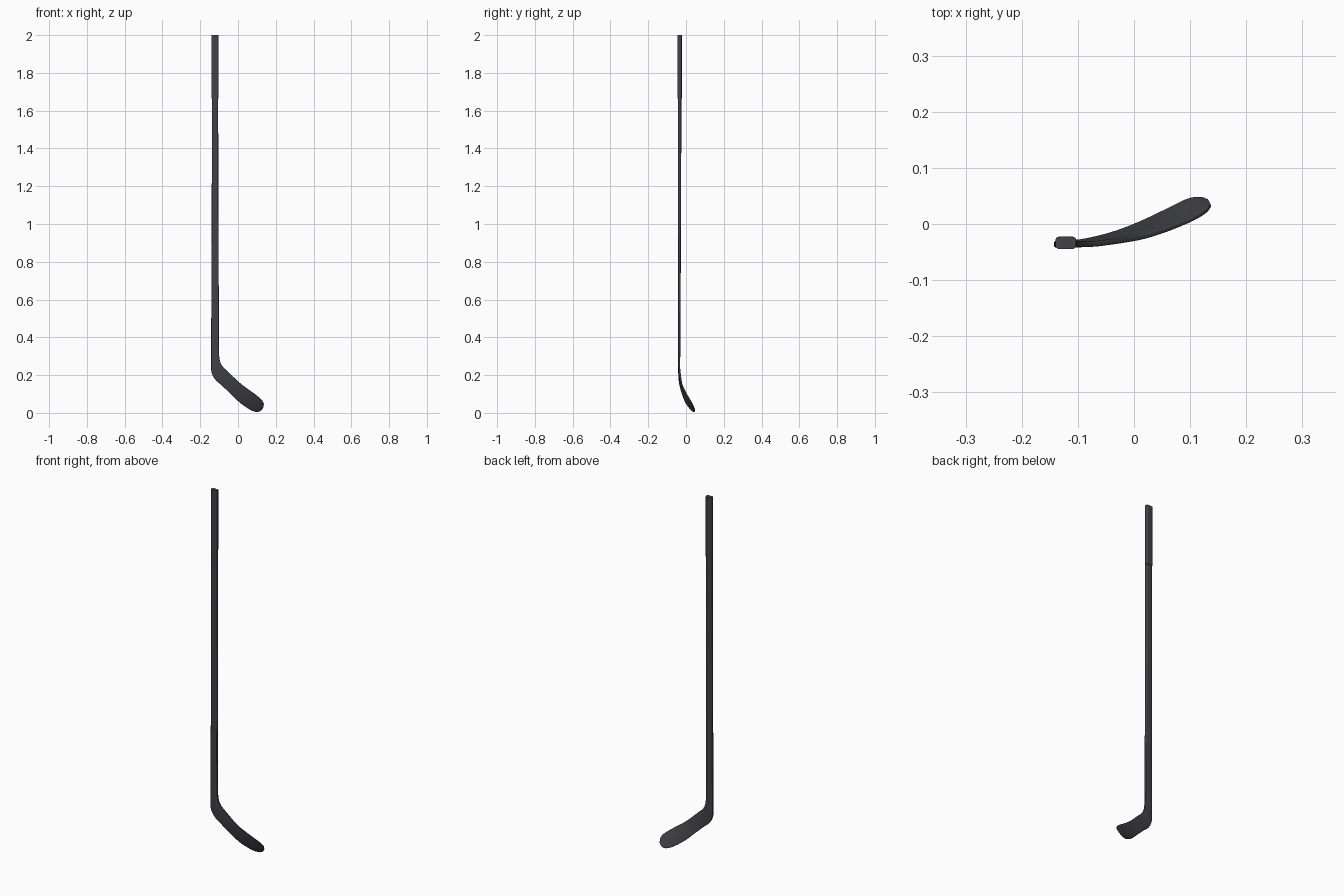
import bpy, bmesh, math
from mathutils import Vector

if "Cube" in bpy.data.objects:
    bpy.data.objects.remove(bpy.data.objects["Cube"])

mat = bpy.data.materials.new("dark_graphite")
mat.diffuse_color = (0.052, 0.053, 0.063, 1)
mat.use_nodes = True
mat.node_tree.nodes["Principled BSDF"].inputs["Base Color"].default_value = mat.diffuse_color


def ring(T, B, thick, tangent, seg=5):
    """Rounded-rectangle section spanning edge points B and T."""
    c, u = (T + B) / 2, T - B
    half_w, half_t = u.length / 2, thick / 2
    u.normalize()
    n = tangent.cross(u).normalized()
    r = min(half_t * 0.6, half_w * 0.8)
    pts = []
    for k, (sx, sy) in enumerate([(1, 1), (-1, 1), (-1, -1), (1, -1)]):
        for i in range(seg):
            a = math.pi / 2 * (k + i / (seg - 1))
            pts.append(c + u * (sx * (half_w - r) + r * math.cos(a))
                       + n * (sy * (half_t - r) + r * math.sin(a)))
    return pts


def loft(name, stations):
    """Skin a row of (T, B, thickness) stations into a closed solid."""
    bm = bmesh.new()
    rings = []
    mids = [(T + B) / 2 for T, B, _ in stations]
    for i, (T, B, th) in enumerate(stations):
        tan = mids[min(i + 1, len(mids) - 1)] - mids[max(i - 1, 0)]
        rings.append([bm.verts.new(p) for p in ring(T, B, th, tan)])
    for a, b in zip(rings, rings[1:]):
        for i in range(len(a)):
            j = (i + 1) % len(a)
            bm.faces.new((a[i], a[j], b[j], b[i]))
    bm.faces.new(rings[0])
    bm.faces.new(rings[-1])
    bmesh.ops.recalc_face_normals(bm, faces=bm.faces)
    me = bpy.data.meshes.new(name)
    bm.to_mesh(me)
    bm.free()
    ob = bpy.data.objects.new(name, me)
    bpy.context.collection.objects.link(ob)
    me.materials.append(mat)
    bpy.ops.object.select_all(action='DESELECT')
    ob.select_set(True)
    bpy.context.view_layer.objects.active = ob
    bpy.ops.object.shade_smooth_by_angle(angle=math.radians(40))
    return ob


def level(x0, x1, y, z, th):
    return (Vector((x1, y, z)), Vector((x0, y, z)), th)


def catmull(a, b, c, d, t):
    return 0.5 * (2 * b + (c - a) * t + (2 * a - 5 * b + 4 * c - d) * t * t
                  + (3 * b - a - 3 * c + d) * t ** 3)


# Blade: upper edge xyz, lower edge xyz, thickness
keys = [
    (-.101, -.036, .40, -.142, -.036, .38, .012),
    (-.100, -.036, .31, -.142, -.036, .28, .011),
    (-.094, -.036, .27, -.141, -.036, .22, .011),
    (-.080, -.036, .244, -.122, -.034, .178, .010),
    (-.055, -.034, .22, -.090, -.031, .149, .010),
    (.008, -.025, .16, -.040, -.018, .102, .009),
    (.050, -.013, .128, .008, .000, .056, .009),
    (.090, .002, .099, .060, .025, .019, .008),
    (.115, .014, .079, .095, .042, .006, .008),
    (.130, .024, .063, .118, .046, .011, .007),
    (.137, .033, .047, .132, .042, .026, .006),
]
blade = []
for i in range(len(keys) - 1):
    quad = [keys[max(0, min(len(keys) - 1, i + k))] for k in (-1, 0, 1, 2)]
    for s in range(5):
        v = [catmull(*q, s / 5) for q in zip(*quad)]
        blade.append((Vector(v[:3]), Vector(v[3:6]), v[6]))
k = keys[-1]
blade.append((Vector(k[:3]), Vector(k[3:6]), k[6]))

# Tapering shaft flowing into the blade
shaft = [level(-.138, -.105, -.034, 1.70, .019),
         level(-.139, -.104, -.034, 1.20, .017),
         level(-.141, -.102, -.035, .70, .014)]
loft("shaft_and_blade", shaft + blade)

# Slightly thicker grip sleeve at the top
loft("grip", [level(-.140, -.103, -.0335, 2.0, .022),
              level(-.140, -.103, -.0335, 1.665, .022)])
